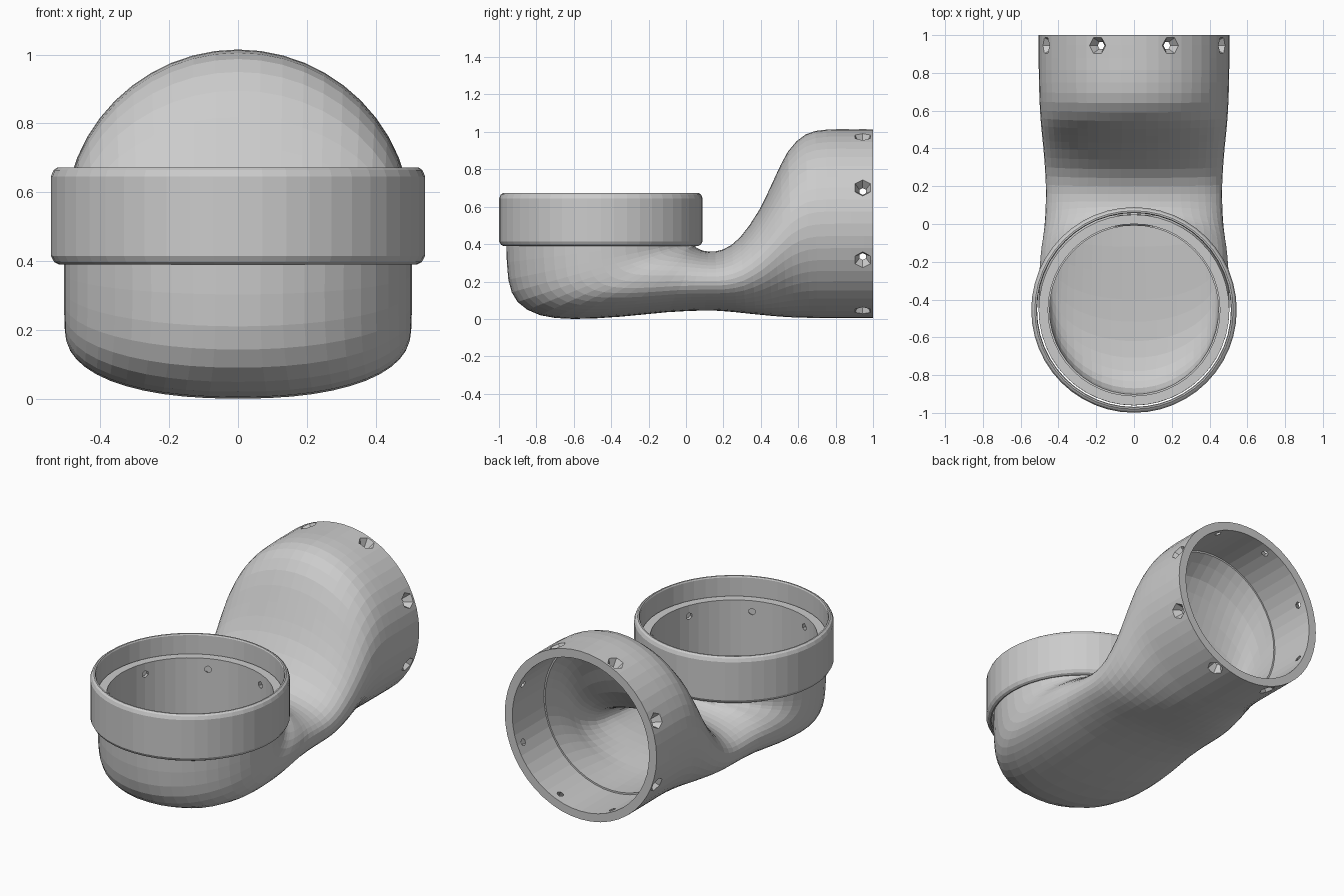
import bpy, bmesh, math
from mathutils import Vector, Matrix

if "Cube" in bpy.data.objects:
    bpy.data.objects.remove(bpy.data.objects["Cube"])

SEG = 48
CUP = Vector((0, -0.455, 0))       # axis of the upright cup
PIPE_Z = 0.508                     # axis height of the rear socket

# Outer cross-sections: top y, top z, bottom y, bottom z, half width, squareness
OUTER = [
    (1.00, 1.014, 1.00, .004, .505, 2), (.88, 1.014, .88, .004, .505, 2),
    (.75, 1.012, .75, .004, .503, 2), (.64, .987, .66, .006, .50, 2),
    (.545, .895, .58, .008, .495, 2), (.465, .735, .50, .013, .488, 2),
    (.39, .58, .42, .02, .48, 2.05), (.29, .437, .32, .03, .472, 2.1),
    (.20, .372, .22, .04, .467, 2.15), (.12, .36, .10, .045, .467, 2.2),
    (.07, .373, -.10, .036, .474, 2.25), (.05, .388, -.35, .012, .492, 2.3),
    (.05, .40, -.60, .0, .502, 2.3), (.05, .405, -.78, .02, .504, 2.25),
    (.05, .41, -.90, .09, .505, 2.1), (.05, .42, -.95, .21, .505, 2),
    (.05, .44, -.96, .40, .505, 2), (.05, .555, -.96, .555, .505, 2)]

# Inner passage between the two straight sockets
PASSAGE = [
    (.70, .953, .70, .063, .446, 2), (.58, .855, .60, .062, .442, 2),
    (.49, .70, .50, .064, .437, 2), (.40, .51, .40, .07, .43, 2.05),
    (.25, .35, .26, .085, .42, 2.1), (.12, .295, .10, .092, .416, 2.1),
    (.02, .245, -.12, .085, .425, 2.1), (-.005, .224, -.40, .06, .44, 2.1),
    (-.008, .22, -.62, .052, .446, 2.1), (-.008, .22, -.78, .075, .447, 2),
    (-.008, .22, -.87, .13, .447, 2), (-.008, .22, -.902, .22, .447, 2)]

# Straight sockets, each with a fine shoulder where the passage begins
SOCKET_BACK = [(y, .963, y, .053, .455, 2) for y in (1.0, .70)]
SOCKET_CUP = [(0, z, -.91, z, .455, 2) for z in (.22, .555)]


def smooth_sections(secs, steps=2):
    """Catmull-Rom interpolation through the section table."""
    out = []
    for i in range(len(secs) - 1):
        a, b = secs[max(i - 1, 0)], secs[i]
        c, d = secs[i + 1], secs[min(i + 2, len(secs) - 1)]
        for s in range(steps):
            t = s / steps
            out.append([0.5 * (2 * q + (r - p) * t + (2 * p - 5 * q + 4 * r - u) * t * t
                               + (3 * q - p - 3 * r + u) * t ** 3)
                        for p, q, r, u in zip(a, b, c, d)])
    out.append(list(secs[-1]))
    return out


def section_ring(bm, sec):
    """One superellipse ring spanning the top and bottom points of a section."""
    ty, tz, by, bz, w, n = sec
    top, bot = Vector((0, ty, tz)), Vector((0, by, bz))
    mid, half = (top + bot) / 2, (top - bot) / 2
    ring = []
    for k in range(SEG):
        a = 2 * math.pi * k / SEG
        c, s = math.cos(a), math.sin(a)
        c = math.copysign(abs(c) ** (2 / n), c)
        s = math.copysign(abs(s) ** (2 / n), s)
        ring.append(bm.verts.new(mid + half * c + Vector((w * s, 0, 0))))
    return ring


def bridge(bm, rings):
    """Join rings into a closed loop of quads (last ring joins the first)."""
    for i, r in enumerate(rings):
        q = rings[(i + 1) % len(rings)]
        n = len(r)
        for k in range(n):
            bm.faces.new((r[k], r[(k + 1) % n], q[(k + 1) % n], q[k]))
    bmesh.ops.recalc_face_normals(bm, faces=bm.faces)


def make_object(name, bm):
    me = bpy.data.meshes.new(name)
    bm.to_mesh(me)
    bm.free()
    ob = bpy.data.objects.new(name, me)
    bpy.context.collection.objects.link(ob)
    return ob


# Hollow pipe body: outer skin forward, sockets and passage back
inner_secs = SOCKET_BACK + smooth_sections(PASSAGE) + SOCKET_CUP
bm = bmesh.new()
bridge(bm, [section_ring(bm, s) for s in smooth_sections(OUTER) + inner_secs[::-1]])
body = make_object("pipe_body", bm)

# Countersunk hexagonal screw holes around both openings
bm = bmesh.new()
for i in range(8):
    a = math.radians(22.5 + 45 * i)
    for centre, u, v in ((Vector((0, 0.945, PIPE_Z)), Vector((1, 0, 0)), Vector((0, 0, 1))),
                         (CUP + Vector((0, 0, 0.49)), Vector((1, 0, 0)), Vector((0, 1, 0)))):
        d = u * math.cos(a) + v * math.sin(a)
        m = Matrix.Translation(centre + d * 0.48) @ d.to_track_quat('Z', 'Y').to_matrix().to_4x4()
        bmesh.ops.create_cone(bm, cap_ends=True, segments=6, radius1=0.012,
                              radius2=0.056, depth=0.08, matrix=m)
cutter = make_object("screw_hole_cutter", bm)
cutter.hide_render = True
cutter.hide_set(True)
mod = body.modifiers.new("screw_holes", 'BOOLEAN')
mod.operation, mod.solver, mod.object = 'DIFFERENCE', 'EXACT', cutter

# Loose collar around the cup rim, with chamfered edges
profile = [(.513, .392), (.520, .390), (.534, .397), (.544, .415), (.544, .645),
           (.536, .664), (.525, .672), (.517, .672), (.513, .664)]
bm = bmesh.new()
rings = [[bm.verts.new(CUP + Vector((r * math.cos(2 * math.pi * k / SEG),
                                     r * math.sin(2 * math.pi * k / SEG), z)))
          for k in range(SEG)] for r, z in profile]
bridge(bm, rings)
make_object("cup_collar", bm)
